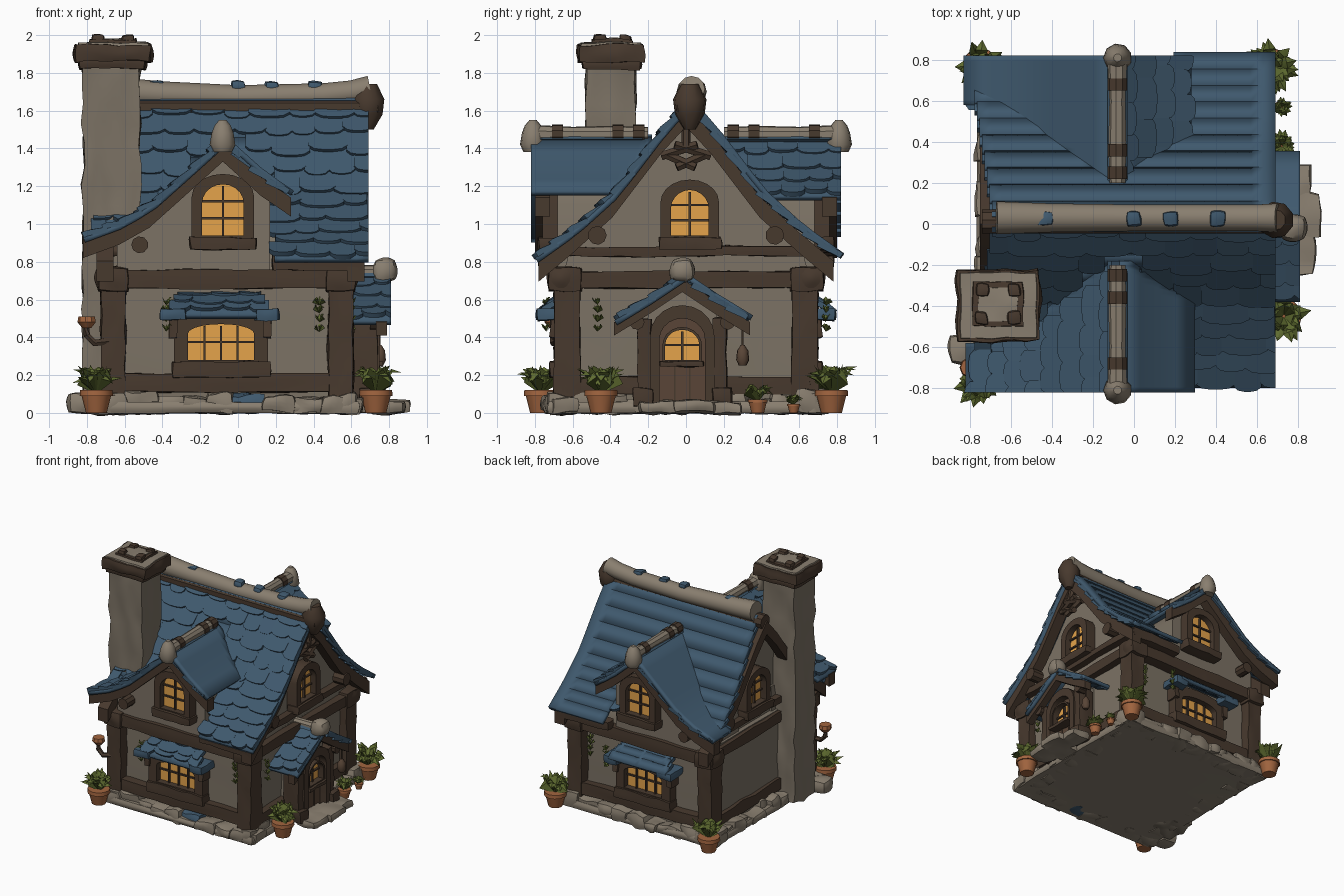
import bpy, bmesh, math, random
from mathutils import Vector, Matrix, noise

random.seed(4)
rnd = random.uniform
if "Cube" in bpy.data.objects:
    bpy.data.objects.remove(bpy.data.objects["Cube"], do_unlink=True)


def material(name, r, g, b):
    m = bpy.data.materials.new(name)
    m.use_nodes = True
    m.diffuse_color = (r, g, b, 1)
    m.node_tree.nodes["Principled BSDF"].inputs["Base Color"].default_value = (r, g, b, 1)
    return m


BLUE = material("slate blue", .05, .1, .155)
WOOD = material("dark timber", .064, .041, .027)
DOOR = material("door brown", .1, .06, .038)
WALL = material("plaster", .2, .168, .128)
STONE = material("pale stone", .25, .21, .16)
GLOW = material("window glow", .78, .37, .07)
LEAF = material("leaf green", .115, .15, .03)
CLAY = material("terracotta", .36, .13, .05)
made = []


def add(name, bm, mat, M=Matrix()):
    bm.transform(M)
    bmesh.ops.recalc_face_normals(bm, faces=bm.faces)
    me = bpy.data.meshes.new(name)
    bm.to_mesh(me)
    bm.free()
    me.materials.append(mat)
    ob = bpy.data.objects.new(name, me)
    bpy.context.collection.objects.link(ob)
    made.append(ob)
    return ob


def turn(quarter, u=0):
    """Local x runs along a wall, local -y points out of it."""
    return Matrix.Rotation(quarter * math.pi / 2, 4, "Z") @ Matrix.Translation((u, 0, 0))


FRONT, RIGHT, BACK, LEFT = range(4)


def block(name, lo, hi, mat, M=Matrix(), rough=.012, rounding=.06, cuts=4):
    """Rough hewn box, anything from a beam to a boulder."""
    bm = bmesh.new()
    bmesh.ops.create_cube(bm, size=2)
    bmesh.ops.subdivide_edges(bm, edges=bm.edges, cuts=cuts, use_grid_fill=True)
    lo, hi = Vector(lo), Vector(hi)
    mid, half = (lo + hi) / 2, (hi - lo) / 2
    for v in bm.verts:
        p = v.co.lerp(v.co.normalized() * 1.25, rounding)
        v.co = mid + Vector(a * b for a, b in zip(p, half))
        v.co += noise.noise_vector(v.co * 9) * rough
    return add(name, bm, mat, M)


def prism(name, outline, y0, y1, mat, M=Matrix()):
    bm = bmesh.new()
    f = bm.faces.new([bm.verts.new((x, y0, z)) for x, z in outline])
    ext = bmesh.ops.extrude_face_region(bm, geom=[f])["geom"]
    bmesh.ops.translate(bm, vec=(0, y1 - y0, 0),
                        verts=[v for v in ext if isinstance(v, bmesh.types.BMVert)])
    return add(name, bm, mat, M)


def strip(name, A, B, y0, y1, mat, M=Matrix(), closed=False):
    """Solid band between two matching outlines."""
    bm = bmesh.new()
    rings = [[bm.verts.new((p[0], y, p[1])) for p, y in ((a, y0), (b, y0), (b, y1), (a, y1))]
             for a, b in zip(A, B)]
    pairs = list(zip(rings, rings[1:] + rings[:1]))
    for r, s in pairs if closed else pairs[:-1]:
        for k in range(4):
            bm.faces.new((r[k], r[k - 1], s[k - 1], s[k]))
    if not closed:
        bm.faces.new(rings[0])
        bm.faces.new(rings[-1])
    return add(name, bm, mat, M)


def tube(name, pts, radii, mat, M=Matrix(), sides=9):
    bm = bmesh.new()
    pts = [Vector(p) for p in pts]
    rings = []
    for i, (p, r) in enumerate(zip(pts, radii)):
        d = pts[min(i + 1, len(pts) - 1)] - pts[max(i - 1, 0)]
        q = d.to_track_quat("Z", "Y")
        rings.append([bm.verts.new(p + q @ Vector((r * math.cos(a), r * math.sin(a), 0)))
                      for a in (math.tau * k / sides for k in range(sides))])
    for r, s in zip(rings, rings[1:]):
        for k in range(sides):
            bm.faces.new((r[k - 1], r[k], s[k], s[k - 1]))
    bm.faces.new(rings[0])
    bm.faces.new(rings[-1])
    return add(name, bm, mat, M)


def height(prof, t):
    for (a, za), (b, zb) in zip(prof, prof[1:]):
        if t <= b:
            return za + (zb - za) * (t - a) / (b - a)
    return prof[-1][1]


def roof(name, prof, tdir, sdir, origin, s_range, keep=lambda t, s, z: True, step=.11, width=.15):
    """Slope running down tdir from the ridge, shingled in staggered rows along sdir."""
    M = Matrix((tdir, sdir, (0, 0, 1))).transposed().to_4x4()
    M.translation = origin
    end, bm, deck = prof[-1][0], bmesh.new(), bmesh.new()
    rows = max(2, round(math.hypot(end, prof[0][1] - prof[-1][1]) / step))
    P = [Vector((end * i / rows, 0, height(prof, end * i / rows))) for i in range(rows + 1)]
    for p, q in zip(P, P[1:]):
        d = (q - p).normalized()
        n = Vector((-d.z, 0, d.x))
        s0, s1 = s_range(q.x)
        # solid deck under the shingles
        cells = 24
        for k in range(cells):
            a, b = (s0 + (s1 - s0) * j / cells for j in (k, k + 1))
            if keep((p.x + q.x) / 2, (a + b) / 2, (p.z + q.z) / 2):
                deck.faces.new([deck.verts.new((c.x, s, c.z - .02))
                                for c, s in ((p, a), (p, b), (q, b), (q, a))])
        s = s0 - rnd(0, .5) * width
        while s < s1 - .02:
            w = width * rnd(.7, 1.35)
            c, lift, drop = s + w / 2, rnd(.002, .012), rnd(-.02, .02)
            s += w
            if not keep(q.x, min(max(c, s0), s1), q.z):
                continue
            line = [(-1, None)] + [(a, -.03 * a ** 4) for a in (-1, -.7, -.25, .25, .7, 1)] + [(1, None)]
            top, low = [], []
            for a, down in line:
                base = p - d * .03 - n * .01 if down is None else q + d * (down + drop) + n * lift
                base = base + Vector((0, min(max(c + a * w * .52, s0), s1), 0))
                top.append(bm.verts.new(base))
                low.append(bm.verts.new(base - n * .03))
            bm.faces.new(top)
            bm.faces.new(low[::-1])
            for k in range(len(top)):
                bm.faces.new((top[k - 1], low[k - 1], low[k], top[k]))
    add(name + "_shingles", bm, BLUE, M)
    bmesh.ops.remove_doubles(deck, verts=deck.verts, dist=.001)
    add(name + "_deck", deck, BLUE, M).modifiers.new("thickness", "SOLIDIFY").thickness = .03


def arch(w, z0, z1, rise):
    arc = [(-w * math.cos(math.pi * k / 10), z1 - rise + rise * math.sin(math.pi * k / 10)) for k in range(11)]
    return [(-w, z0)] + arc + [(w, z0)]


def window(name, M, face, w, z0, z1, rise, cols, rows, rim=.055):
    strip(name + "_frame", arch(w + rim, z0 - rim, z1 + rim, rise + .02), arch(w, z0, z1, rise),
          -face + .03, -face - .08, WOOD, M, closed=True)
    prism(name + "_glass", arch(w + .01, z0 - .01, z1 + .01, rise), -face - .02, -face - .027, GLOW, M)
    block(name + "_sill", (-w - rim - .01, -face - .1, z0 - rim - .02), (w + rim + .01, -face, z0 - .01), WOOD, M)
    for k in range(1, cols):
        x = -w + 2 * w * k / cols
        block(name + "_bar", (x - .006, -face - .045, z0), (x + .006, -face - .02, z1 - .01), WOOD, M, 0, 0, 1)
    for k in range(1, rows):
        z = z0 + (z1 - z0) * k / rows
        block(name + "_bar", (-w, -face - .042, z - .006), (w, -face - .02, z + .006), WOOD, M, 0, 0, 1)


def lowered(pts, d):
    return [(x, z - d) for x, z in pts]


def gable(left, right, cx=0):
    """Full gable line from its left eave over the ridge to its right eave."""
    return [(cx - t, z) for t, z in reversed(left)] + [(cx + t, z) for t, z in right[1:]]


MAIN = [(0, 1.66), (.13, 1.52), (.39, 1.18), (.6, .99), (.81, .84)]
LONG = [(0, 1.46), (.2, 1.28), (.39, 1.11), (.55, 1.02), (.74, .95)]
SHORT = [(0, 1.46), (.2, 1.28), (.36, 1.17)]
PORCH = [(0, .74), (.18, .62), (.36, .51)]
AWNING = [(0, .64), (.08, .61), (.16, .54)]
DX = -.08  # dormer ridge position


def dormer_z(x):
    return height(LONG, DX - x) if x < DX else height(SHORT, x - DX)


# walls and ground plate
block("ground_plate", (-.76, -.74, 0), (.65, .74, .06), STONE)
block("lower_walls", (-.66, -.62, .04), (.55, .62, .76), WALL, rough=.006, rounding=0)
wall_line = [(max(-.64, min(.64, x)), z - .07) for x, z in gable(MAIN, MAIN)]
prism("upper_walls", [(-.64, .7)] + wall_line + [(.64, .7)], -.55, .62, WALL, turn(RIGHT))

# main roof and gable boards
outside = lambda t, s, z: s > .2 or z > dormer_z(s) - .06
for side, sy in (("front", -1), ("back", 1)):
    roof("main_roof_" + side, MAIN, (0, sy, 0), (1, 0, 0), (0, .01, 0), lambda t: (-.68 - .15 * t, .69), outside, .12, .17)
    block("eave_beam", (.18, sy * .74 - .04, .755), (.66, sy * .74 + .04, .83), WOOD)
    for x0 in (-.75, .58):
        tube("purlin_end", [(x0, sy * .47, .94), (x0 + .1, sy * .47, .94)], [.05, .05], WOOD)
line = [(max(-.78, min(.78, x)), z) for x, z in gable(MAIN, MAIN)]
for x0, x1 in ((.58, .67), (-.75, -.66)):
    strip("main_gable_board", lowered(line, .035), lowered(line, .145), -x0, -x1, WOOD, turn(RIGHT))
tube("ridge_beam", [(-.74, .01, 1.62), (.74, .01, 1.62)], [.06, .06], WOOD)
tube("ridge_cap", [(x, .03, z) for x, z in ((-.67, 1.7), (-.4, 1.685), (0, 1.67), (.45, 1.68), (.6, 1.695), (.7, 1.715))],
     [.08, .07, .065, .065, .065, .07], STONE, sides=12)
tube("ridge_knob", [(.69, .02, z) for z in (1.5, 1.58, 1.66, 1.74)], [.03, .08, .09, .05], WOOD)
for x in (-.43, 0, .18, .41):
    block("ridge_slate", (x - .035, -.01, 1.71), (x + .035, .06, 1.755), BLUE, rounding=.5)
for a, b in (((-.13, 1.36), (.06, 1.42)), ((.13, 1.36), (-.06, 1.42)), ((-.11, 1.37), (.05, 1.3)),
             ((.11, 1.37), (-.05, 1.3)), ((0, 1.5), (0, 1.4))):
    tube("gable_lattice", [(.64, *a), (.66, *b)], [.025, .025], WOOD, sides=6)

# front and back dormers with their windows
for side, face, sy in (("front", FRONT, -1), ("back", BACK, 1)):
    over = lambda t, s, z: z > height(MAIN, s) - .05
    for part, prof, sx in (("long", LONG, -1), ("short", SHORT, 1)):
        roof(f"dormer_{side}_{part}", prof, (sx, 0, 0), (0, sy, 0), (DX, 0, 0), lambda t: (.18, .82), over)
    M = Matrix.Scale(-sy, 4, (0, 1, 0))  # mirror the front to the back
    line = gable(LONG, SHORT, DX)
    body = [(max(-.64, min(.17, x)), z - .06) for x, z in line]
    prism("dormer_wall", [(-.64, .7)] + body + [(.17, .7)], -.68, -.22, WALL, M)
    strip("dormer_board", lowered(line, .03), lowered(line, .13), -.8, -.72, WOOD, M)
    tube("dormer_cap", [(DX, y, 1.475) for y in (-.8, -.6, -.4, -.2)], [.05, .04, .045, .04], STONE, M)
    for y in (-.68, -.36, -.25):
        tube("dormer_cap_strap", [(DX, y - .03, 1.477), (DX, y + .03, 1.477)], [.05, .05], WOOD, M)
    tube("dormer_finial", [(DX, -.81, z) for z in (1.38, 1.42, 1.48, 1.52, 1.55)], [.05, .07, .06, .045, .02], STONE, M)
    tube("dormer_bracket", [(-.52, -.78, .89), (-.52, -.64, .89)], [.045, .045], WOOD, M)
    window("dormer_window", turn(face, -sy * DX), .68, .11, .94, 1.21, .1, 2, 3)
    window("wide_window", turn(face, sy * .09), .62, .175, .28, .47, .05, 4, 2, .075)
    # awning with drooping end slates
    roof("awning_" + side, AWNING, (0, sy, 0), (1, 0, 0), (0, sy * .62, 0), lambda t: (-.3 - .4 * t, .1 + .4 * t), step=.075)
    for x in (-.345, .155):
        block("awning_end", (x - .065, -.79, .49), (x + .065, -.62, .55), BLUE, M, rounding=.15)
        block("awning_bracket", (x - .02, -.72, .4), (x + .02, -.6, .5), WOOD, M)
    # horizontal timbers and corner posts
    block("floor_beam", (-.75, -.71, .66), (.63, -.6, .76), WOOD, M, cuts=8)
    block("base_beam", (-.7, -.69, .11), (.6, -.6, .21), WOOD, M, cuts=8)
    for x in (-.66, .545):
        block("corner_post", (x - .065, -.7, .08), (x + .065, -.56, .7), WOOD, M, cuts=6)
        block("post_head", (x - .08, -.73, .64), (x + .08, -.55, .77), WOOD, M, rounding=.3)

# side timbers and side gable windows
for x in (-.64, .56):
    block("side_floor_beam", (x - .05, -.68, .66), (x + .05, .68, .75), WOOD, cuts=8)
    block("side_upper_beam", (x - .05, -.64, .83), (x + .05, .64, .88), WOOD, cuts=8)
    block("side_base_beam", (x - .05, -.66, .1), (x + .05, .66, .19), WOOD, cuts=8)
window("gable_window_door_side", turn(RIGHT, .02), .56, .1, .94, 1.18, .1, 2, 3)
window("gable_window_chimney_side", turn(LEFT, -.05), .63, .1, .94, 1.18, .1, 2, 3)

# porch, door and steps
PY = -.02
for sy in (-1, 1):
    roof("porch_roof", PORCH, (0, sy, 0), (1, 0, 0), (0, PY, 0), lambda t: (.52, .81), step=.1, width=.12)
    block("porch_post", (.6, PY + sy * .2 - .035, .05), (.74, PY + sy * .2 + .035, .5), WOOD)
    block("door_plinth", (.64, PY + sy * .21 - .05, .03), (.78, PY + sy * .21 + .05, .13), WOOD, rounding=.2)
    tube("porch_bracket", [(.7, PY + sy * .24, .48), (.77, PY + sy * .24, .48)], [.04, .04], WOOD)
PM = turn(RIGHT, PY)
line = gable(PORCH, PORCH)
prism("porch_wall", [(-.2, .04)] + lowered([p for p in line if abs(p[0]) < .2], .05) + [(.2, .04)], -.52, -.67, WALL, PM)
strip("porch_board", lowered(line, .03), lowered(line, .1), -.73, -.79, WOOD, PM)
strip("door_frame", arch(.17, .04, .57, .16), arch(.12, .04, .5, .11), -.64, -.75, WOOD, PM, closed=True)
prism("door", arch(.125, .05, .505, .11), -.64, -.69, DOOR, PM)
for x in (-.04, .04):
    block("door_seam", (x - .004, -.695, .06), (x + .004, -.685, .27), WOOD, PM, 0, 0, 1)
window("door_window", PM, .665, .09, .28, .44, .08, 2, 2, .015)
tube("porch_cap", [(.55, PY, .745), (.8, PY, .745)], [.035, .04], STONE)
block("porch_finial", (.72, PY - .055, .7), (.84, PY + .055, .81), STONE, rounding=.7)
for x, y, r in ((.8, -.15, .1), (.82, .04, .11), (.79, .2, .09), (.73, -.02, .1)):
    block("step_stone", (x - r, y - r, 0), (x + r * .8, y + r, .06), STONE, rounding=.25, rough=.02)

# chimney
block("chimney_shaft", (-.82, -.53, 0), (-.52, -.27, 1.86), WALL, rough=.022, rounding=.03, cuts=16)
block("chimney_collar", (-.84, -.55, 1.82), (-.49, -.24, 1.88), WOOD, rounding=.1)
block("chimney_cap", (-.86, -.57, 1.86), (-.46, -.22, 1.95), WOOD, rough=.02, rounding=.1, cuts=6)
block("chimney_top", (-.845, -.555, 1.92), (-.475, -.235, 1.96), STONE)
block("chimney_rim", (-.79, -.5, 1.94), (-.54, -.28, 1.975), WOOD)
block("chimney_mouth", (-.76, -.475, 1.95), (-.57, -.305, 1.98), STONE)
for x in (-.745, -.585):
    for y in (-.46, -.32):
        block("chimney_knob", (x - .03, y - .03, 1.95), (x + .03, y + .03, 2), WOOD, rounding=.5)

# foundation stones along all four sides
for quarter, half, face, u in ((FRONT, .72, .72, -.06), (BACK, .72, .72, .06), (RIGHT, .72, .62, 0), (LEFT, .72, .74, 0)):
    s = -half
    while s < half - .04:
        w, out = min(rnd(.09, .2), half - s), rnd(-.03, .05)
        blue = quarter == FRONT and s < .07 < s + w
        block("foundation_stone", (s, -face - out, 0), (s + w, -face + .14, rnd(.06, .12)),
              BLUE if blue else STONE, turn(quarter, u), .025, .35, 3)
        s += w - .005
block("corner_boulder", (-.9, -.68, 0), (-.76, -.54, .1), STONE, rounding=.5)


# potted plants, vines and lamps
def tuft(name, c, spread, rise, count):
    """Rosette of folded leaves that rise and then droop outwards."""
    bm = bmesh.new()
    for k in range(count):
        a = math.tau * k * .618
        out = Vector((math.cos(a), math.sin(a), 0)) * spread * rnd(.4, 1.1)
        side = Vector((-math.sin(a), math.cos(a), 0)) * spread * .24
        up = Vector((0, 0, rise))
        mid, tip = out * .6 + up * rnd(.5, 1), out + up * rnd(.3, 1.2)
        root, rib = Vector(c), Vector(c) + mid + up * .15
        vs = [bm.verts.new(p) for p in (root, root + mid - side, root + tip, root + mid + side, rib)]
        for i in range(4):
            bm.faces.new((vs[i], vs[(i + 1) % 4], vs[4]))
        bm.faces.new(vs[3::-1])
    add(name, bm, LEAF)


for x, y, k in ((-.75, -.77, 1), (-.75, .77, 1), (.67, .77, 1), (.73, -.45, 1), (.72, .38, .6), (.72, .57, .4)):
    tube("clay_pot", [(x, y, z * k) for z in (0, .09, .09, .12)], [.055 * k, .078 * k, .088 * k, .086 * k], CLAY, sides=12)
    tuft("pot_leaves", (x, y, .1 * k), .13 * k, .13 * k, 36)
for x, y in ((.43, -.65), (.43, .65), (.6, -.47), (-.38, -.74), (.22, .74)):
    for z in (.43, .48, .53, .57):
        tuft("vine", (x, y, z), .035, .04, 6)
tube("lamp_arm", [(-.68, -.68, .38), (-.76, -.7, .37), (-.8, -.7, .41), (-.8, -.7, .47)], [.02] * 4, WOOD, sides=6)
tube("lamp_bowl", [(-.8, -.7, z) for z in (.45, .48, .51)], [.025, .05, .045], CLAY)
tube("lantern", [(.75, .3, z) for z in (.25, .28, .33, .36)], [.02, .035, .03, .01], DOOR)
tube("lantern_cord", [(.75, .3, .35), (.75, .3, .5)], [.006, .006], WOOD, sides=5)

for ob in made:
    ob.select_set(True)
bpy.context.view_layer.objects.active = made[0]
bpy.ops.object.shade_smooth_by_angle(angle=math.radians(38))
